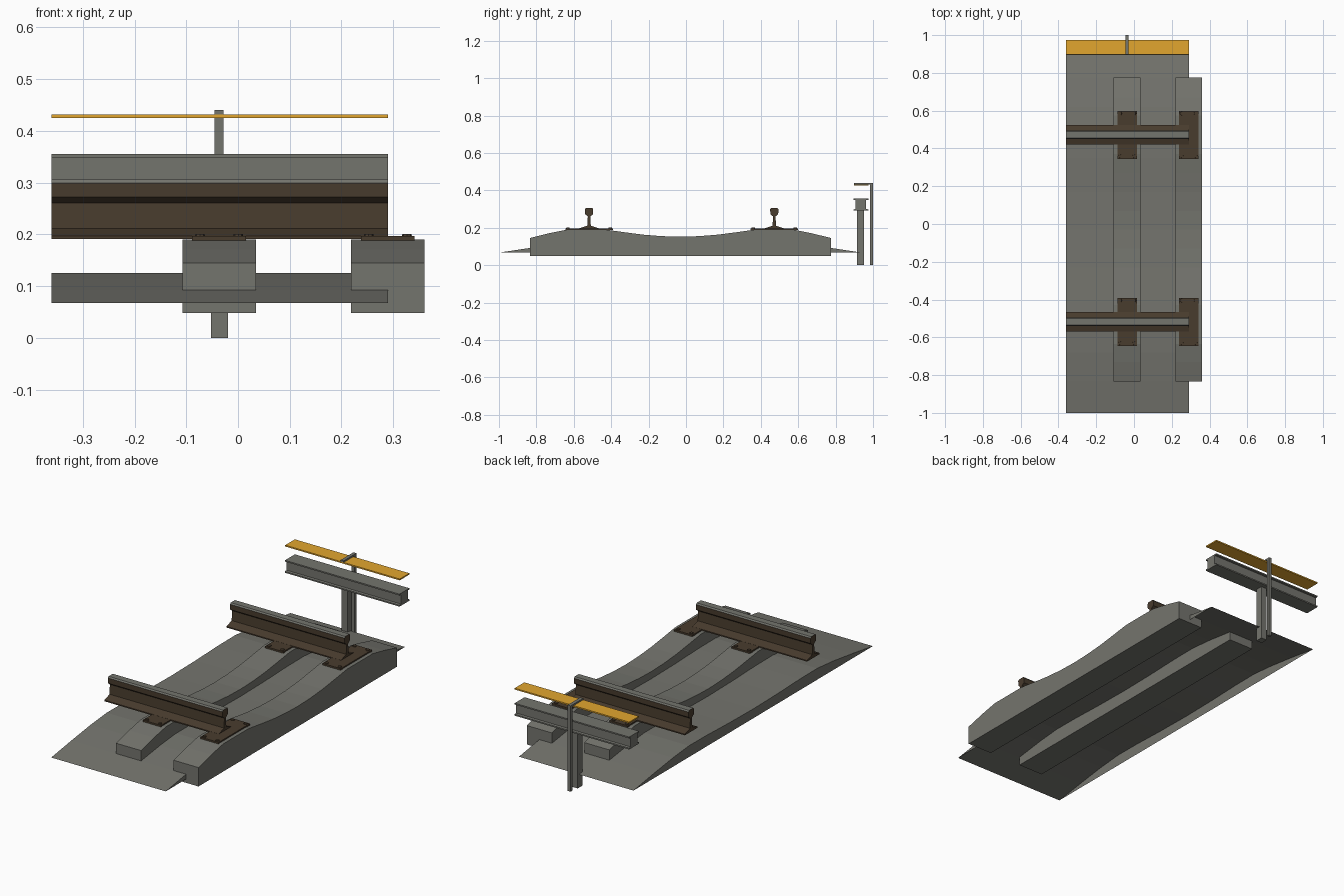
import bpy, bmesh, math

if "Cube" in bpy.data.objects:
    bpy.data.objects.remove(bpy.data.objects["Cube"])

CY = -0.03            # centre line of sleepers and ballast in y
RAIL_CY = -0.023      # centre line between the rails
X0, X1 = -0.36, 0.29  # length of the rail section
RAIL_OFF = 0.495
SLEEPER_X = (-0.0365, 0.2895)


def material(name, rgb):
    m = bpy.data.materials.new(name)
    m.diffuse_color = (*rgb, 1)
    m.use_nodes = True
    m.node_tree.nodes["Principled BSDF"].inputs["Base Color"].default_value = m.diffuse_color
    return m


GREY = material("weathered grey", (0.175, 0.176, 0.155))
RUST = material("rusty brown", (0.066, 0.045, 0.027))
YELLOW = material("safety yellow", (0.76, 0.38, 0.028))


def finish(name, bm, *mats):
    bmesh.ops.recalc_face_normals(bm, faces=bm.faces)
    me = bpy.data.meshes.new(name)
    bm.to_mesh(me)
    bm.free()
    for m in mats:
        me.materials.append(m)
    ob = bpy.data.objects.new(name, me)
    bpy.context.collection.objects.link(ob)
    return ob


def extrude_x(name, profile, x0, x1, *mats, open_bottom=False):
    """Extrude a closed (y, z) profile along x."""
    bm = bmesh.new()
    f = bm.faces.new([bm.verts.new((x0, y, z)) for y, z in profile])
    r = bmesh.ops.extrude_face_region(bm, geom=[f])
    for v in r["geom"]:
        if isinstance(v, bmesh.types.BMVert):
            v.co.x = x1
    bmesh.ops.recalc_face_normals(bm, faces=bm.faces)
    if open_bottom:
        bm.normal_update()
        bmesh.ops.delete(bm, geom=[f for f in bm.faces if f.normal.z < -0.9], context='FACES')
    return finish(name, bm, *mats)


def add_box(bm, x0, x1, y0, y1, z0, z1):
    for v in bmesh.ops.create_cube(bm, size=1)["verts"]:
        v.co.x = x1 if v.co.x > 0 else x0
        v.co.y = y1 if v.co.y > 0 else y0
        v.co.z = z1 if v.co.z > 0 else z0


def box(name, mat, *dims):
    bm = bmesh.new()
    add_box(bm, *dims)
    return finish(name, bm, mat)


def mirrored(half, yc):
    """Half profile (y offset, z) from bottom to top, mirrored about yc."""
    right = [(yc + y, z) for y, z in half]
    left = [(yc - y, z) for y, z in reversed(half) if y > 0]
    return right + left


# Ballast bed: hollow shell with sloping shoulders, open underneath
extrude_x("ballast_bed", mirrored(
    [(0.97, 0.067), (0.805, 0.092), (0.65, 0.113), (0.52, 0.125), (0.38, 0.124),
     (0.2, 0.118), (0, 0.115)], CY), X0, X1, GREY, open_bottom=True)

# Concrete sleepers, dipped in the middle, with sloping ends
for i, x in enumerate(SLEEPER_X):
    extrude_x(f"sleeper_{i + 1}", mirrored(
        [(0.805, 0.048), (0.805, 0.145), (0.7, 0.171), (0.605, 0.19), (0.4, 0.19),
         (0.3, 0.176), (0.2, 0.163), (0.1, 0.155), (0, 0.152)], CY),
        x - 0.071, x + 0.071, GREY)

# Running rails with polished tops
rail_half = [(0.051, 0.191), (0.051, 0.197), (0.009, 0.211),
             (0.007, 0.261), (0.021, 0.272), (0.022, 0.299), (0.017, 0.306)]
for side, label in ((-1, "front"), (1, "back")):
    yc = RAIL_CY + side * RAIL_OFF
    rail = extrude_x(f"{label}_rail", mirrored(rail_half, yc), X0, X1, RUST, GREY)
    for p in rail.data.polygons:
        if p.normal.z > 0.4 and p.center.z > 0.29:
            p.material_index = 1
    # Base plates with bolt heads at the corners
    for i, x in enumerate(SLEEPER_X):
        bm = bmesh.new()
        add_box(bm, x - 0.052, x + 0.052, yc - 0.127, yc + 0.127, 0.188, 0.1965)
        for sx in (-1, 1):
            for sy in (-1, 1):
                r = bmesh.ops.create_cone(bm, cap_ends=True, segments=8,
                                          radius1=0.01, radius2=0.009, depth=0.01)
                bmesh.ops.translate(bm, verts=r["verts"],
                                    vec=(x + sx * 0.037, yc + sy * 0.113, 0.1955))
        finish(f"{label}_base_plate_{i + 1}", bm, RUST)

# Power rail: I-section with a wide web
extrude_x("power_rail", mirrored(
    [(0.04, 0.291), (0.04, 0.298), (0.028, 0.3), (0.028, 0.348),
     (0.04, 0.348), (0.04, 0.355)], 0.935), X0, X1, GREY)

# Insulator post under the power rail
box("insulator_post", GREY, -0.052, -0.019, 0.914, 0.952, 0, 0.293)

# Cover board and its bracket
box("cover_board", YELLOW, X0, X1, 0.897, 0.975, 0.425, 0.432)
bm = bmesh.new()
add_box(bm, -0.045, -0.028, 0.984, 1.0, 0, 0.44)
add_box(bm, -0.045, -0.028, 0.897, 0.986, 0.431, 0.44)
finish("cover_bracket", bm, GREY)
